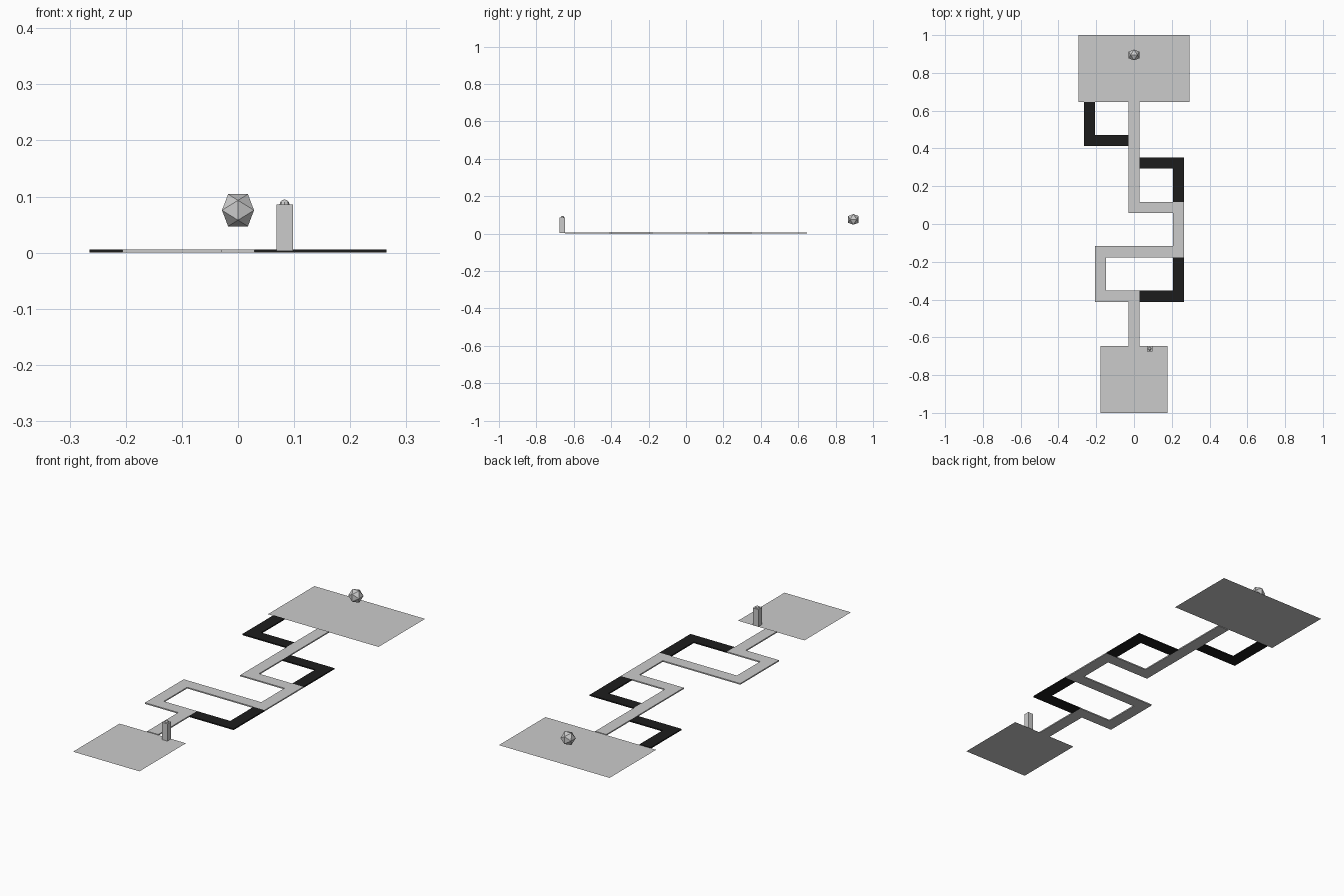
import bpy, bmesh
from mathutils import Vector

if "Cube" in bpy.data.objects:
    bpy.data.objects.remove(bpy.data.objects["Cube"])

U = 1 / 17            # one path width; the board is 34 widths long
THICK = 0.1 * U
GROUND = THICK / 2    # height of the zero-thickness platforms
START = -11 * U       # y where the paths leave the start platform

black = bpy.data.materials.new("black_path")
black.diffuse_color = (0.012, 0.012, 0.012, 1)
black.use_nodes = True
black.node_tree.nodes["Principled BSDF"].inputs["Base Color"].default_value = black.diffuse_color


def finish(name, bm, material=None):
    mesh = bpy.data.meshes.new(name)
    bm.to_mesh(mesh)
    bm.free()
    obj = bpy.data.objects.new(name, mesh)
    bpy.context.collection.objects.link(obj)
    if material:
        mesh.materials.append(material)
    return obj


def path(name, points, material=None):
    """Flat strip with mitred right-angle corners along a centre line (in path widths)."""
    pts = [Vector(p) for p in points]
    dirs = [(b - a).normalized() for a, b in zip(pts, pts[1:])]
    bm = bmesh.new()
    rows = []
    for i, p in enumerate(pts):
        touching = {tuple(d) for d in (dirs[max(i - 1, 0)], dirs[min(i, len(dirs) - 1)])}
        off = sum((Vector((-d[1], d[0])) for d in touching), Vector((0, 0))) / 2
        rows.append([bm.verts.new((q.x * U, START + q.y * U, 0))
                     for q in (p - off, p + off)])
    for (a, b), (c, d) in zip(rows, rows[1:]):
        bm.faces.new((a, c, d, b))
    top = bmesh.ops.extrude_face_region(bm, geom=bm.faces[:])
    bmesh.ops.translate(bm, vec=(0, 0, THICK),
                        verts=[g for g in top["geom"] if isinstance(g, bmesh.types.BMVert)])
    bmesh.ops.recalc_face_normals(bm, faces=bm.faces[:])
    return finish(name, bm, material)


def platform(name, half_width, y):
    bm = bmesh.new()
    bmesh.ops.create_grid(bm, x_segments=1, y_segments=1, size=1)
    bmesh.ops.scale(bm, vec=(half_width * U, 3 * U, 1), verts=bm.verts[:])
    finish(name, bm).location = (0, y * U, GROUND)


# Start and goal platforms
platform("start_platform", 3, -14)
platform("goal_platform", 5, 14)

# Main winding path and the three black side paths
path("main_path", [(0, 0), (0, 4.5), (-3, 4.5), (-3, 8.5), (4, 8.5),
                   (4, 12.5), (0, 12.5), (0, 22)])
path("lower_side_path", [(0.5, 4.5), (4, 4.5), (4, 8)], black)
path("middle_side_path", [(4, 13), (4, 16.5), (0.5, 16.5)], black)
path("upper_side_path", [(-0.5, 18.5), (-4, 18.5), (-4, 22)], black)

# Button post with a small domed cap
PX, PY, PH = 0.083, -0.661, 0.083
bm = bmesh.new()
bmesh.ops.create_cube(bm, size=1)
bmesh.ops.scale(bm, vec=(0.5 * U, 0.5 * U, PH), verts=bm.verts[:])
finish("post", bm).location = (PX, PY, GROUND + PH / 2)

bm = bmesh.new()
bmesh.ops.create_uvsphere(bm, u_segments=8, v_segments=6, radius=0.15 * U)
finish("post_cap", bm).location = (PX, PY, GROUND + PH)

# Floating icosahedron, with an edge facing up
R = 0.0336
T = (1 + 5 ** 0.5) / 2
k = R / (1 + T * T) ** 0.5
bm = bmesh.new()
for a in (-1, 1):
    for b in (-T, T):
        for v in ((a, 0, b), (0, b, a), (b, a, 0)):
            bm.verts.new(Vector(v) * k)
bmesh.ops.convex_hull(bm, input=bm.verts[:])
bmesh.ops.recalc_face_normals(bm, faces=bm.faces[:])
finish("goal_gem", bm).location = (0, 0.895, 0.0755)
